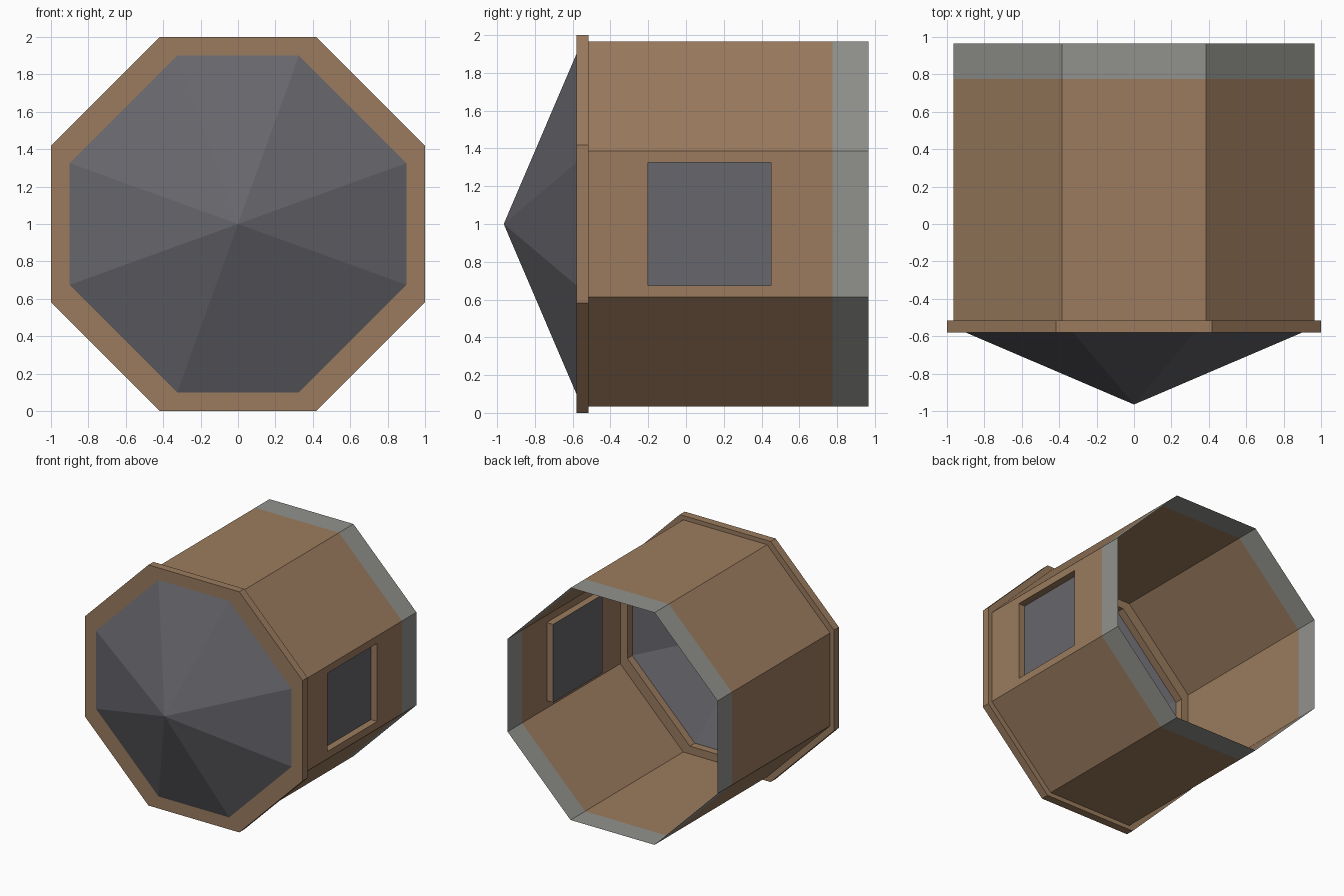
import bpy, bmesh

if "Cube" in bpy.data.objects:
    bpy.data.objects.remove(bpy.data.objects["Cube"])


def material(name, r, g, b):
    m = bpy.data.materials.new(name)
    m.diffuse_color = (r, g, b, 1)
    m.use_nodes = True
    m.node_tree.nodes["Principled BSDF"].inputs["Base Color"].default_value = m.diffuse_color
    return m


BROWN = material("brown_hull", 0.325, 0.198, 0.112)
GREY = material("grey_trim", 0.283, 0.283, 0.262)
GLASS = material("dark_glass", 0.133, 0.133, 0.150)


def octagon(bm, half, flat, y):
    """Octagon loop around the y axis, counter-clockwise seen from the front."""
    pts = [(half, -flat), (half, flat), (flat, half), (-flat, half),
           (-half, flat), (-half, -flat), (-flat, -half), (flat, -half)]
    return [bm.verts.new((x, y, z + 1)) for x, z in pts]


def side_rect(bm, x, y0, y1, z0, z1):
    """Rectangle loop on the right side wall, seen from +x."""
    return [bm.verts.new((x, y, z)) for y, z in
            ((y0, z0), (y1, z0), (y1, z1), (y0, z1))]


def bridge(bm, a, b, mat=0, skip=()):
    n = len(a)
    for i in range(n):
        if i not in skip:
            j = (i + 1) % n
            bm.faces.new((b[i], b[j], a[j], a[i])).material_index = mat


def finish(bm, name, mats):
    bmesh.ops.remove_doubles(bm, verts=bm.verts, dist=1e-5)
    me = bpy.data.meshes.new(name)
    bm.to_mesh(me)
    bm.free()
    for m in mats:
        me.materials.append(m)
    ob = bpy.data.objects.new(name, me)
    bpy.context.collection.objects.link(ob)
    return ob


# Open octagonal hull with a grey band at the back and a recessed side window
T, F = 0.965, 0.386
Y0, Y1, Y2 = -0.515, 0.775, 0.965
bm = bmesh.new()
front, mid, back = (octagon(bm, T, F, y) for y in (Y0, Y1, Y2))
bridge(bm, front, mid, 0, skip=(0,))
bridge(bm, mid, back, 1)
wall = side_rect(bm, T, Y0, Y1, 1 - F, 1 + F)
hole = side_rect(bm, T, -0.2, 0.45, 0.675, 1.325)
inner = side_rect(bm, T - 0.058, -0.2, 0.45, 0.675, 1.325)
bridge(bm, hole, wall)
bridge(bm, inner, hole)
finish(bm, "hull", [BROWN, GREY])

# Side window pane
bm = bmesh.new()
bm.faces.new(side_rect(bm, T - 0.058, -0.2, 0.45, 0.675, 1.325))
finish(bm, "side_window", [GLASS])

# Solid front ring
bm = bmesh.new()
loops = [octagon(bm, h, f, y) for h, f, y in
         ((1.0, 0.418, -0.58), (1.0, 0.418, Y0),
          (0.9, 0.325, Y0), (0.9, 0.325, -0.58))]
for k in range(4):
    bridge(bm, loops[k], loops[(k + 1) % 4])
finish(bm, "front_ring", [BROWN])

# Pointed glass nose
bm = bmesh.new()
base = octagon(bm, 0.9, 0.325, -0.58)
tip = bm.verts.new((0, -0.965, 1))
for i in range(8):
    bm.faces.new((tip, base[i], base[(i + 1) % 8]))
finish(bm, "nose_window", [GLASS])
